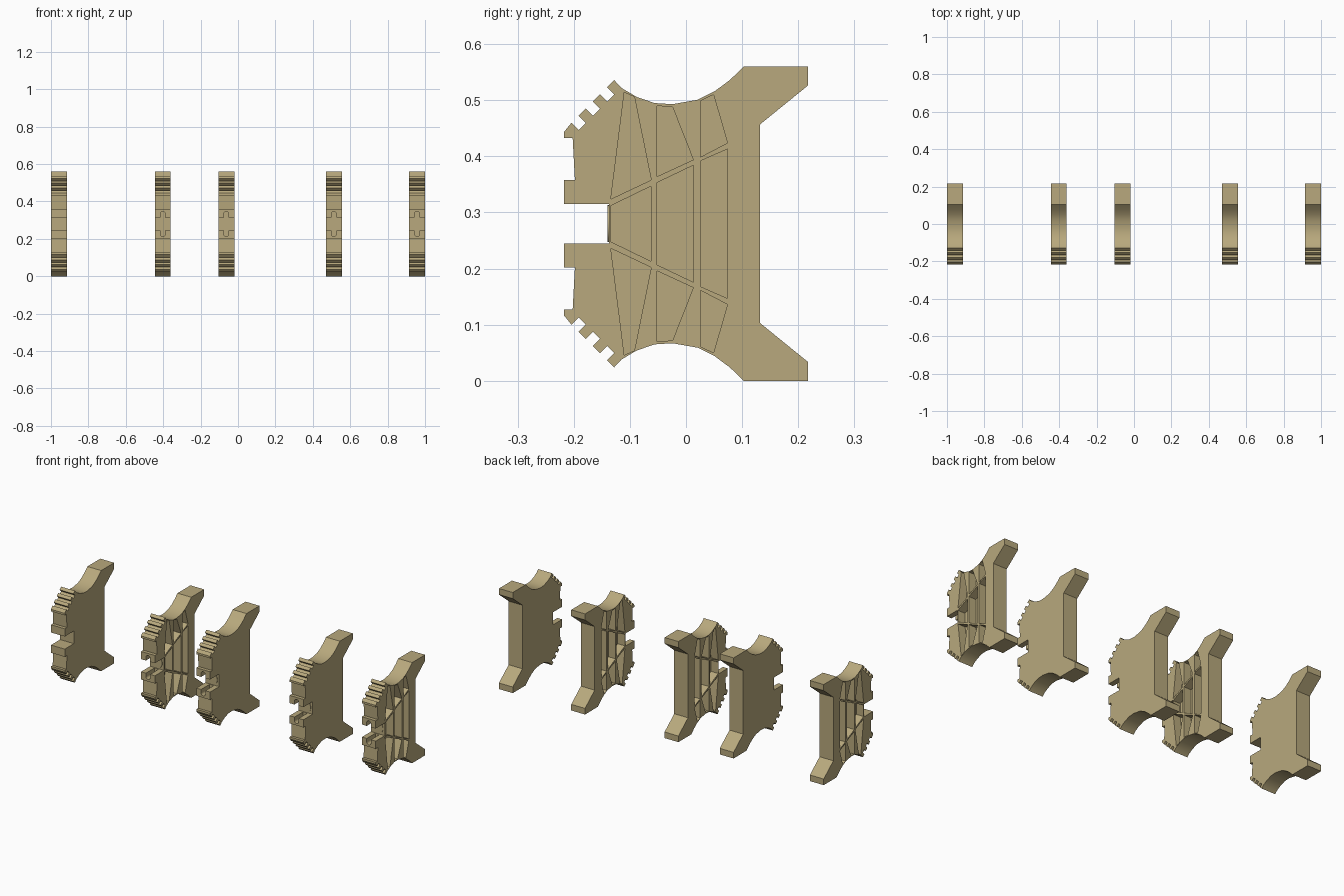
import bpy, bmesh, math

if "Cube" in bpy.data.objects:
    bpy.data.objects.remove(bpy.data.objects["Cube"])

TH = 0.085          # plate thickness
MID = 0.28          # mirror height
POCKET = 0.045      # pocket depth

tan = bpy.data.materials.new("tan")
tan.diffuse_color = (0.48, 0.395, 0.205, 1)
tan.use_nodes = True
tan.node_tree.nodes["Principled BSDF"].inputs["Base Color"].default_value = tan.diffuse_color


def flip(pts):
    return [(y, 2 * MID - z) for y, z in reversed(pts)]


def prisms(name, loops, to3d, a, b):
    """Extrude closed 2D loops from a to b; to3d maps (u, v, depth) to a point."""
    bm = bmesh.new()
    for pts in loops:
        lo = [bm.verts.new(to3d(u, v, a)) for u, v in pts]
        hi = [bm.verts.new(to3d(u, v, b)) for u, v in pts]
        bm.faces.new(lo)
        bm.faces.new(hi[::-1])
        n = len(pts)
        for i in range(n):
            j = (i + 1) % n
            bm.faces.new((lo[j], lo[i], hi[i], hi[j]))
    bmesh.ops.recalc_face_normals(bm, faces=bm.faces[:])
    me = bpy.data.meshes.new(name)
    bm.to_mesh(me)
    bm.free()
    me.materials.append(tan)
    ob = bpy.data.objects.new(name, me)
    bpy.context.collection.objects.link(ob)
    return ob


def along_x(u, v, d):
    return (d, u, v)


def along_y(u, v, d):
    return (u, d, v)


def cut(ob, cutter):
    m = ob.modifiers.new("cut", 'BOOLEAN')
    m.operation = 'DIFFERENCE'
    m.solver = 'EXACT'
    m.object = cutter
    bpy.context.view_layer.objects.active = ob
    bpy.ops.object.modifier_apply(modifier=m.name)
    bpy.data.objects.remove(cutter)


# upper half outline: rear foot, concave arc, teeth, lug, notch
upper = [(0.132, 0.457), (0.217, 0.526), (0.217, 0.56), (0.103, 0.56),
         (0.078, 0.536), (0.051, 0.516), (0.021, 0.501), (-0.024, 0.493),
         (-0.056, 0.495), (-0.088, 0.506), (-0.115, 0.522)]
s = 0.0127
y, z = -0.128, 0.536
for i in range(3):
    upper += [(y, z), (y - s, z - s), (y, z - 2 * s), (y - s, z - 3 * s)]
    y, z = y - 2 * s, z - 2 * s
upper += [(y, z), (-0.217, 0.444), (-0.217, 0.433), (-0.202, 0.433),
          (-0.198, 0.358), (-0.217, 0.358), (-0.217, 0.315), (-0.137, 0.315)]
outline = upper + flip(upper)

# pockets: three mirrored pairs and three centre ones
top_pockets = [
    [(-0.110, 0.514), (-0.092, 0.506), (-0.062, 0.358), (-0.134, 0.324)],
    [(-0.052, 0.490), (-0.024, 0.488), (0.013, 0.394), (-0.052, 0.364)],
    [(0.026, 0.499), (0.049, 0.510), (0.074, 0.424), (0.026, 0.399)]]
mid_tops = [[(-0.134, 0.312), (-0.062, 0.347)],
            [(-0.052, 0.353), (0.013, 0.384)],
            [(0.026, 0.392), (0.074, 0.413)]]
pockets = top_pockets + [flip(p) for p in top_pockets] + [p + flip(p) for p in mid_tops]

# plates: centre x, side with the pockets, front fitting present
plates = [(-0.9575, -1, False), (-0.4025, 1, True), (-0.0625, -1, True),
          (0.5125, -1, True), (0.9575, 1, True)]

for k, (cx, side, fitting) in enumerate(plates, 1):
    plate = prisms(f"plate_{k}", [outline], along_x, cx - TH / 2, cx + TH / 2)
    face = cx + side * TH / 2
    cut(plate, prisms("pocket_cutter", pockets, along_x,
                      face - side * POCKET, face + side * 0.02))
    if fitting:
        # rounded slot through both lugs
        r, half = 0.013, 0.054
        slot = []
        for i in range(13):
            a = math.pi * i / 12
            slot.append((cx + r * math.cos(a), MID + half + r * math.sin(a)))
        for i in range(13):
            a = math.pi + math.pi * i / 12
            slot.append((cx + r * math.cos(a), MID - half + r * math.sin(a)))
        cut(plate, prisms("slot_cutter", [slot], along_y, -0.25, -0.141))
        # round disc on the notch floor
        ring = [(cx + 0.033 * math.cos(2 * math.pi * i / 32),
                 MID + 0.033 * math.sin(2 * math.pi * i / 32)) for i in range(32)]
        prisms(f"notch_disc_{k}", [ring], along_y, -0.140, -0.136)

# smooth the arcs, keep corners sharp
for ob in bpy.context.scene.objects:
    ob.select_set(True)
bpy.ops.object.shade_smooth_by_angle(angle=math.radians(30))
